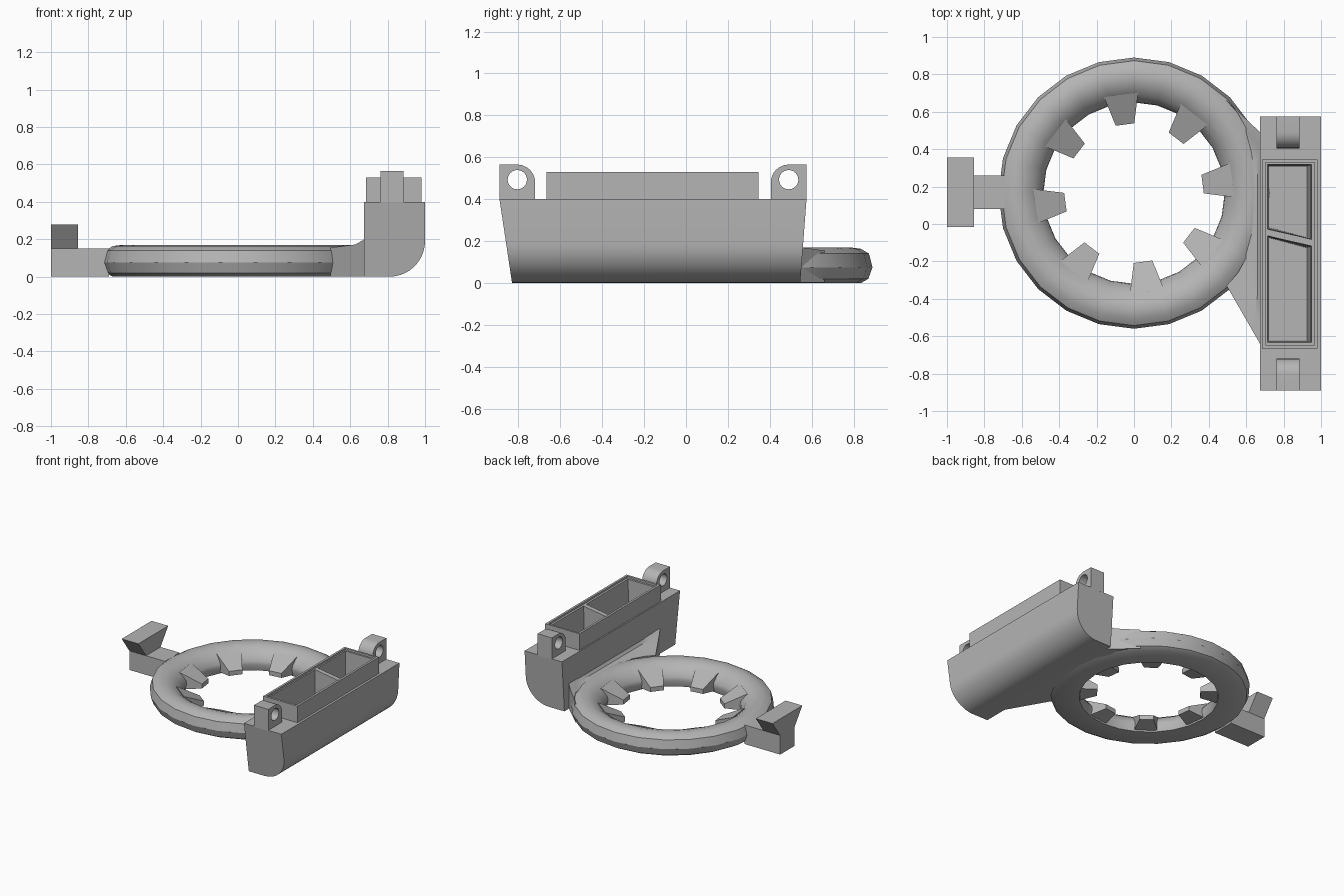
import bpy, bmesh
from math import sin, cos, pi, radians
from mathutils import Vector

if "Cube" in bpy.data.objects:
    bpy.data.objects.remove(bpy.data.objects["Cube"])

grey = bpy.data.materials.new("plain_grey")
grey.use_nodes = True
grey.diffuse_color = (0.46, 0.46, 0.46, 1)
grey.node_tree.nodes["Principled BSDF"].inputs["Base Color"].default_value = grey.diffuse_color

RING_Y = 0.165


def make(name, verts, faces, smooth=None):
    """Mesh object with consistent normals, optionally smooth by angle."""
    mesh = bpy.data.meshes.new(name)
    bm = bmesh.new()
    vs = [bm.verts.new(v) for v in verts]
    for f in faces:
        bm.faces.new([vs[i] for i in f])
    bmesh.ops.recalc_face_normals(bm, faces=bm.faces)
    bm.to_mesh(mesh)
    bm.free()
    mesh.materials.append(grey)
    ob = bpy.data.objects.new(name, mesh)
    bpy.context.collection.objects.link(ob)
    if smooth:
        shade(ob, smooth)
    return ob


def select(ob):
    bpy.ops.object.select_all(action="DESELECT")
    ob.select_set(True)
    bpy.context.view_layer.objects.active = ob


def shade(ob, degrees):
    select(ob)
    bpy.ops.object.shade_smooth_by_angle(angle=radians(degrees))


def bridge(name, a, b, smooth=None):
    """Solid between two matching outlines."""
    n = len(a)
    sides = [(i, (i + 1) % n, n + (i + 1) % n, n + i) for i in range(n)]
    return make(name, a + b, [list(range(n)), list(range(n, 2 * n))] + sides, smooth)


def rect(x0, x1, y0, y1, z):
    return [(x0, y0, z), (x1, y0, z), (x1, y1, z), (x0, y1, z)]


def box(name, x0, x1, y0, y1, z0, z1):
    return bridge(name, rect(x0, x1, y0, y1, z0), rect(x0, x1, y0, y1, z1))


def cut(ob, cutter):
    select(ob)
    mod = ob.modifiers.new("cut", "BOOLEAN")
    mod.operation, mod.solver, mod.object = "DIFFERENCE", "EXACT", cutter
    bpy.ops.object.modifier_apply(modifier=mod.name)
    bpy.data.objects.remove(cutter)


# Ring: rounded profile turned around the vertical axis
profile = [(.50, 0), (.67, 0), (.705, .02), (.725, .075), (.708, .14), (.67, .163),
           (.62, .17), (.57, .157), (.525, .125), (.49, .08), (.485, .05)]
SEG, P = 24, len(profile)
verts = [(r * cos(2 * pi * s / SEG), RING_Y + r * sin(2 * pi * s / SEG), z)
         for s in range(SEG) for r, z in profile]
faces = [(s * P + i, s * P + (i + 1) % P, (s + 1) % SEG * P + (i + 1) % P, (s + 1) % SEG * P + i)
         for s in range(SEG) for i in range(P)]
make("ring", verts, faces, 32)

# Eight tapered teeth pointing into the hole
for k in range(8):
    a = radians(7.5 + 45 * k)
    out, side = Vector((cos(a), sin(a), 0)), Vector((-sin(a), cos(a), 0))

    def section(r, half, low, high):
        return [Vector((0, RING_Y, z)) + out * r + side * h
                for h, z in ((-half, low), (half, low), (half, high), (-half, high))]
    bridge(f"tooth_{k + 1}", section(.53, .092, .005, .14), section(.37, .05, .03, .065))

# Web joining the ring to the holder, rising toward it
rows = []
STEPS = 12
for s in range(STEPS + 1):
    t = s / STEPS
    a = radians(-45 + 90 * t)
    r = min(.70, .60 / cos(a))
    inner = Vector((r * cos(a), RING_Y + r * sin(a), .155))
    outer = Vector((.685, -.66 + 1.14 * t, .205))
    mid = inner.lerp(outer, .7)
    mid.z = .172
    rows.append([inner, mid, outer, Vector((outer.x, outer.y, .002)),
                 Vector((inner.x, inner.y, .002))])
verts = [v for row in rows for v in row]
faces = [(s * 5 + i, s * 5 + (i + 1) % 5, s * 5 + 5 + (i + 1) % 5, s * 5 + 5 + i)
         for s in range(STEPS) for i in range(5)]
faces += [range(5), range(STEPS * 5, STEPS * 5 + 5)]
make("web", verts, faces, 30)

# Side tab with a flared head
box("tab_arm", -.87, -.69, .08, .26, 0, .15)
box("tab_foot", -1, -.855, .08, .26, 0, .15)
bridge("tab_head", rect(-1, -.855, .08, .26, .15), rect(-1, -.855, -.015, .355, .28))

# Holder body: rounded lower outer edge and sloping ends
outline = [(.675, .4), (.675, 0)]
outline += [(.81 + .19 * sin(pi / 2 * i / 10), .19 - .19 * cos(pi / 2 * i / 10)) for i in range(11)]
outline += [(1, .4)]
body = bridge("holder_body", [(x, -.83 - .15 * z, z) for x, z in outline],
              [(x, .545 + .075 * z, z) for x, z in outline])
collar = box("holder_collar", .685, .982, -.665, .345, .4, .53)


def pocket(front, low, high):
    """Tapered pocket; its two ends are (left y, right y) pairs."""
    def level(x0, x1, z, inset):
        (f0, f1), (b0, b1) = front
        return [(x0, f0 + inset, z), (x1, f1 + inset, z), (x1, b1 - inset, z), (x0, b0 - inset, z)]
    return bridge("pocket_cutter", level(.718, .925, low, .012), level(.712, .955, high, 0))


# Two pockets split by a slanted divider, with a shallow step at the rim
for ends in (((-.635, -.635), (-.06, -.115)), ((-.03, -.085), (.32, .32))):
    cut(body, pocket(ends, .08, .6))
    cut(collar, pocket(ends, .2, .6))
cut(collar, box("rim_cutter", .702, .965, -.648, .33, .515, .6))
shade(body, 30)

# Hinge lugs: square outside, rounded inside, with a cross hole
for name, centre, d in (("front_lug", -.805, 1), ("back_lug", .49, -1)):
    shape = [(-.085, .395), (-.085, .565)]
    shape += [(.085 * sin(pi / 2 * i / 8), .48 + .085 * cos(pi / 2 * i / 8)) for i in range(9)]
    shape += [(.085, .395)]
    lug = bridge(name, [(.762, centre + d * y, z) for y, z in shape],
                 [(.886, centre + d * y, z) for y, z in shape])
    circle = [(.046 * cos(pi * i / 12), .493 + .046 * sin(pi * i / 12)) for i in range(24)]
    cut(lug, bridge("hole_cutter", [(.7, centre + y, z) for y, z in circle],
                    [(.95, centre + y, z) for y, z in circle]))
    shade(lug, 30)
